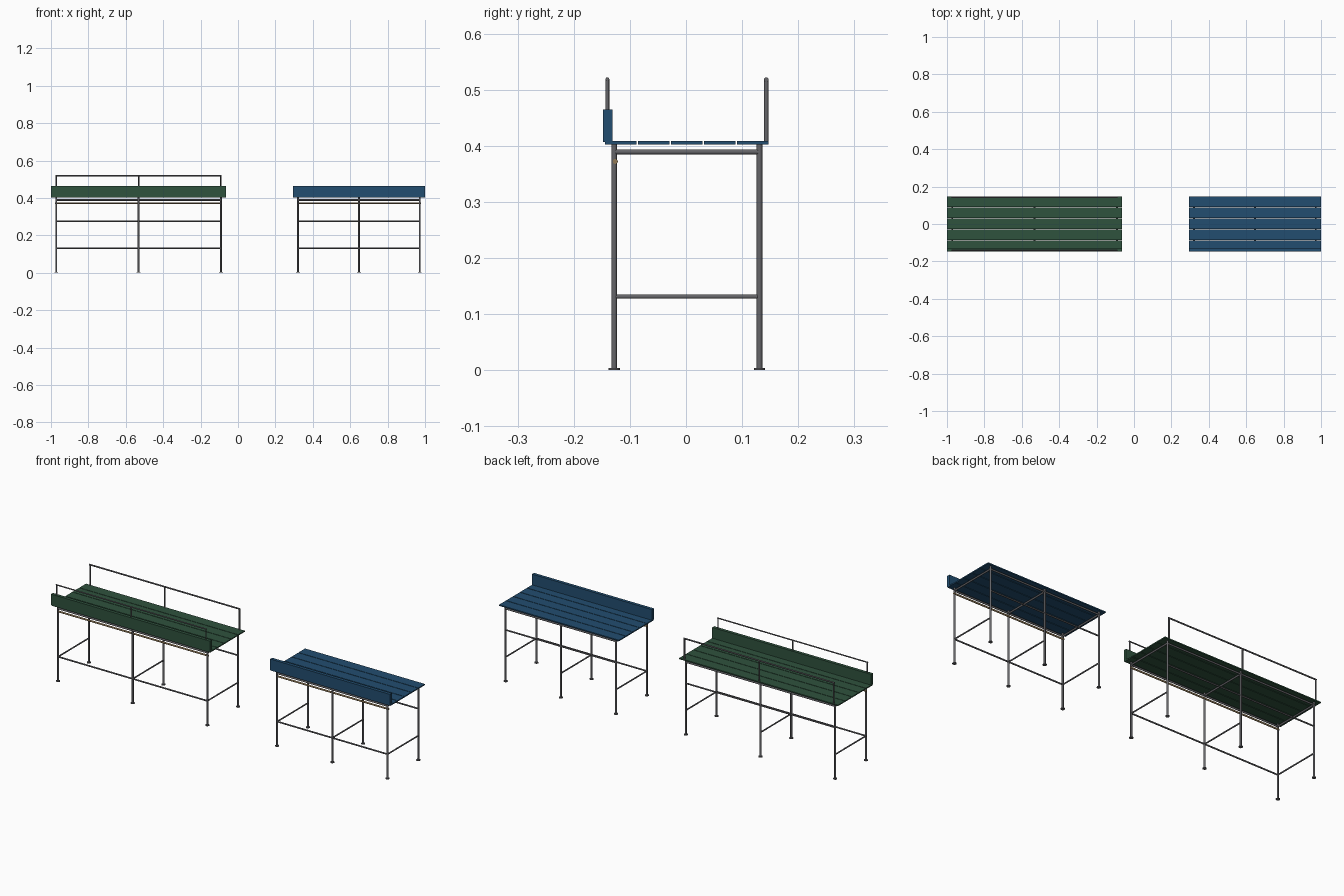
import bpy
from mathutils import Vector

cube = bpy.data.objects.get("Cube")
if cube:
    bpy.data.objects.remove(cube, do_unlink=True)


def material(name, rgb):
    m = bpy.data.materials.new(name)
    m.use_nodes = True
    m.diffuse_color = (*rgb, 1)
    m.node_tree.nodes["Principled BSDF"].inputs["Base Color"].default_value = (*rgb, 1)
    return m


METAL = material("grey_steel", (0.13, 0.13, 0.14))
TAN = material("tan_bar", (0.28, 0.19, 0.09))
GREEN = material("green_paint", (0.028, 0.085, 0.048))
BLUE = material("blue_paint", (0.016, 0.075, 0.16))


def box(name, low, high, mat):
    low, high = Vector(low), Vector(high)
    bpy.ops.mesh.primitive_cube_add(size=1, location=(low + high) / 2)
    ob = bpy.context.object
    ob.name = name
    ob.scale = high - low
    bpy.ops.object.transform_apply(location=False, rotation=False, scale=True)
    ob.data.materials.append(mat)
    return ob


def tube(name, start, end, radius, mat=METAL):
    start, end = Vector(start), Vector(end)
    axis = end - start
    bpy.ops.mesh.primitive_cylinder_add(vertices=16, radius=radius, depth=axis.length,
                                        location=(start + end) / 2)
    ob = bpy.context.object
    ob.name = name
    ob.rotation_mode = "QUATERNION"
    ob.rotation_quaternion = axis.to_track_quat("Z", "Y")
    ob.data.materials.append(mat)
    bpy.ops.object.shade_smooth_by_angle()
    return ob


FRONT, BACK = -0.128, 0.131
DECK_LOW, DECK_TOP = 0.402, 0.408
TOP_BAR, MID_BAR, LOW_BAR = 0.389, 0.275, 0.131


def table(label, x0, x1, paint):
    inset = 0.028
    left, right = x0 + inset, x1 - inset
    stations = (left, (left + right) / 2, right)

    # Deck planks and the upright front board
    for i in range(5):
        y = -0.144 + i * 0.0588
        box(f"{label}_deck_plank_{i + 1}", (x0, y, DECK_LOW), (x1, y + 0.0558, DECK_TOP), paint)
    box(f"{label}_front_board", (x0, -0.148, 0.407), (x1, -0.131, 0.465), paint)

    # Legs with foot discs, and the cross bars joining each pair
    for i, x in enumerate(stations, 1):
        for side, y in (("front", FRONT), ("back", BACK)):
            tube(f"{label}_{side}_leg_{i}", (x, y, 0), (x, y, DECK_LOW), 0.005)
            tube(f"{label}_{side}_foot_{i}", (x, y, 0), (x, y, 0.004), 0.01)
        for part, z, r in (("top", TOP_BAR, 0.0047), ("low", LOW_BAR, 0.0037)):
            tube(f"{label}_{part}_cross_bar_{i}", (x, FRONT, z), (x, BACK, z), r)

    # Long bars of the frame
    for part, y, z, r in (("front_top", FRONT, TOP_BAR, 0.0047),
                          ("back_top", BACK, TOP_BAR, 0.0047),
                          ("back_middle", BACK, MID_BAR, 0.004),
                          ("front_low", FRONT, LOW_BAR, 0.004)):
        tube(f"{label}_{part}_bar", (left, y, z), (right, y, z), r)
    tube(f"{label}_tan_bar", (left - 0.006, -0.126, 0.372),
         (right + 0.006, -0.126, 0.372), 0.0045, TAN)
    return stations


def guard_rail(label, stations, y, r):
    top = 0.522 - r
    for i, x in enumerate(stations, 1):
        tube(f"{label}_post_{i}", (x, y, DECK_LOW), (x, y, top), r)
    tube(f"{label}_rail", (stations[0] - r, y, top), (stations[-1] + r, y, top), r)


green_stations = table("green_table", -1.0, -0.063, GREEN)
guard_rail("front_guard", green_stations, -0.14, 0.0033)
guard_rail("back_guard", green_stations, 0.143, 0.004)
table("blue_table", 0.293, 1.0, BLUE)
